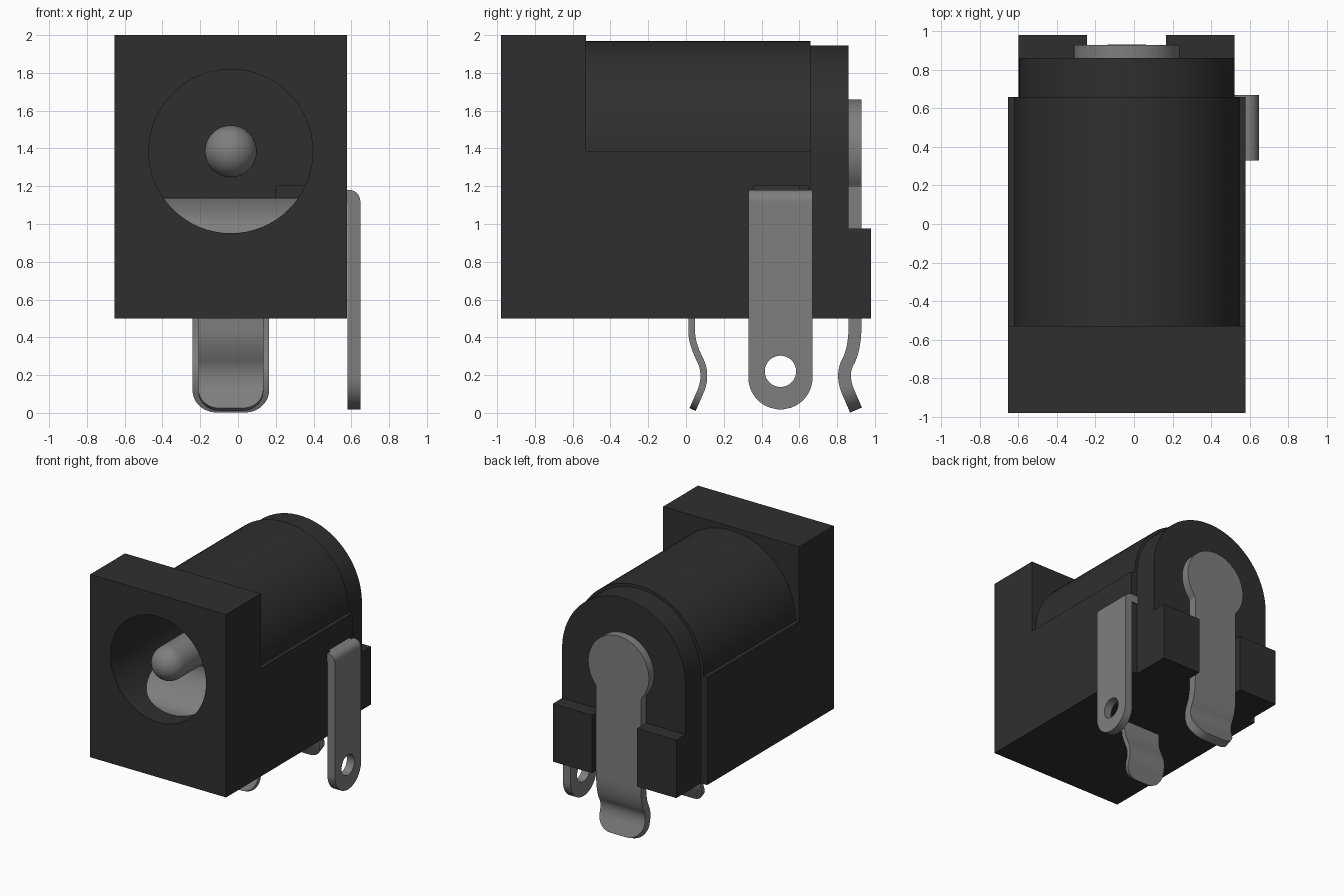
import bpy, bmesh, math
from mathutils import Vector

old = bpy.data.objects.get("Cube")
if old:
    bpy.data.objects.remove(old, do_unlink=True)

CX, CZ = -0.038, 1.385      # socket axis


def material(name, rgb, rough):
    m = bpy.data.materials.new(name)
    m.use_nodes = True
    m.diffuse_color = (*rgb, 1)
    b = m.node_tree.nodes["Principled BSDF"]
    b.inputs["Base Color"].default_value = (*rgb, 1)
    b.inputs["Roughness"].default_value = rough
    return m


BLACK = material("black plastic", (0.028, 0.028, 0.028), 0.6)
METAL = material("grey metal", (0.21, 0.21, 0.21), 0.5)


def finish(name, bm, mat):
    bmesh.ops.recalc_face_normals(bm, faces=bm.faces)
    me = bpy.data.meshes.new(name)
    bm.to_mesh(me)
    bm.free()
    ob = bpy.data.objects.new(name, me)
    bpy.context.collection.objects.link(ob)
    me.materials.append(mat)
    return ob


def activate(ob):
    bpy.ops.object.select_all(action='DESELECT')
    ob.select_set(True)
    bpy.context.view_layer.objects.active = ob


def smooth(ob):
    activate(ob)
    bpy.ops.object.shade_smooth_by_angle(angle=math.radians(30))


def prism(name, profile, y0, y1, mat=BLACK):
    """Extrude an (x, z) outline along y."""
    bm = bmesh.new()
    f = bm.faces.new([bm.verts.new((x, y0, z)) for x, z in profile])
    ext = bmesh.ops.extrude_face_region(bm, geom=[f])
    bmesh.ops.translate(bm, vec=(0, y1 - y0, 0),
                        verts=[v for v in ext["geom"] if isinstance(v, bmesh.types.BMVert)])
    return finish(name, bm, mat)


def rect(x0, x1, z0, z1):
    return [(x0, z0), (x1, z0), (x1, z1), (x0, z1)]


def arc(cx, cz, r, a0, a1, n):
    return [(cx + r * math.cos(a0 + (a1 - a0) * i / n),
             cz + r * math.sin(a0 + (a1 - a0) * i / n)) for i in range(n + 1)]


def cut(ob, cutter):
    m = ob.modifiers.new("cut", 'BOOLEAN')
    m.object = cutter
    m.solver = 'EXACT'
    activate(ob)
    bpy.ops.object.modifier_apply(modifier=m.name)


def chaikin(pts, times=3):
    for _ in range(times):
        out = [pts[0]]
        for a, b in zip(pts, pts[1:]):
            out += [a.lerp(b, 0.25), a.lerp(b, 0.75)]
        pts = out + [pts[-1]]
    return pts


def sheet(name, path, thick, width, side=False, step=0.012):
    """Bent metal strip: path in (depth, z); width(distance, total) gives the half width."""
    pts = chaikin([Vector(p) for p in path])
    fine = [pts[0]]
    for a, b in zip(pts, pts[1:]):
        n = max(1, math.ceil((b - a).length / step))
        fine += [a.lerp(b, i / n) for i in range(1, n + 1)]
    dist = [0.0]
    for a, b in zip(fine, fine[1:]):
        dist.append(dist[-1] + (b - a).length)
    bm = bmesh.new()
    rows = []
    for i, p in enumerate(fine):
        t = (fine[min(i + 1, len(fine) - 1)] - fine[max(i - 1, 0)]).normalized()
        nrm = Vector((-t.y, t.x)) * thick / 2
        w = max(width(dist[i], dist[-1]), 0.012)
        row = []
        for s, d in ((-1, -1), (1, -1), (1, 1), (-1, 1)):
            q = p + nrm * d
            co = (q.x, 0.5 + s * w, q.y) if side else (CX + s * w, q.x, q.y)
            row.append(bm.verts.new(co))
        rows.append(row)
    for a, b in zip(rows, rows[1:]):
        for k in range(4):
            j = (k + 1) % 4
            bm.faces.new((a[k], a[j], b[j], b[k]))
    bm.faces.new(rows[0])
    bm.faces.new(rows[-1][::-1])
    return finish(name, bm, METAL)


def round_end(rest, w, r):
    """Half width with corners of radius r, 'rest' away from the end."""
    if rest >= r:
        return w
    return w - r + math.sqrt(max(0, r * r - (r - rest) ** 2))


# Plastic housing
flange = prism("front_flange", rect(-0.655, 0.578, 0.5, 2.0), -0.98, -0.53)
barrel = prism("barrel_housing",
               [(-0.655, 0.5), (0.578, 0.5), (0.578, CZ)]
               + arc(CX, CZ, 0.585, 0, math.pi, 48) + [(-0.655, CZ)], -0.53, 0.66)
rear = prism("rear_block", [(-0.598, 0.5), (0.522, 0.5)]
             + arc(CX, CZ, 0.56, 0, math.pi, 48), 0.66, 0.86)
for s, label in ((-1, "right"), (1, "left")):
    xs = sorted((CX + s * 0.205, CX + s * 0.56))
    prism("rear_foot_" + label, rect(*xs, 0.5, 0.975), 0.86, 0.98)

# Socket bore and side slot
bore = prism("bore_cutter", arc(CX, CZ, 0.434, 0, 2 * math.pi * 63 / 64, 63), -1.2, 0.6)
slot = prism("slot_cutter", rect(0.2, 0.7, 0.8, 1.2), 0.36, 0.645)
cut(flange, bore)
cut(barrel, bore)
cut(barrel, slot)
for c in (bore, slot):
    bpy.data.objects.remove(c, do_unlink=True)
for ob in (flange, barrel, rear):
    smooth(ob)

# Centre pin with a domed tip, turned around the socket axis
R, SEG = 0.138, 32
prof = [(R * math.sin(a), -0.832 - R * math.cos(a))
        for a in [math.pi / 2 * i / 10 for i in range(11)]] + [(R, 0.62)]
bm = bmesh.new()
rings = [[bm.verts.new((CX + max(r, 0.002) * math.cos(2 * math.pi * k / SEG), y,
                        CZ + max(r, 0.002) * math.sin(2 * math.pi * k / SEG)))
          for k in range(SEG)] for r, y in prof]
for a, b in zip(rings, rings[1:]):
    for k in range(SEG):
        j = (k + 1) % SEG
        bm.faces.new((a[k], a[j], b[j], b[k]))
bm.faces.new(rings[0])
bm.faces.new(rings[-1])
smooth(finish("centre_pin", bm, METAL))


# Rear terminal: round head, straight stem, kinked and rounded tail
def rear_width(d, total):
    head = math.sqrt(max(0, 0.275 ** 2 - (0.275 - d) ** 2)) if d < 0.55 else 0
    stem = 0.203 if d > 0.275 else 0
    return min(max(head, stem), round_end(total - d, 0.275, 0.13) if total - d > 0.13
               else round_end(total - d, 0.203, 0.13))


smooth(sheet("rear_terminal", [(0.895, 1.66), (0.895, 0.6), (0.895, 0.34),
                               (0.82, 0.2), (0.9, 0.015)], 0.068, rear_width))

# Lower terminal
smooth(sheet("lower_terminal", [(0.03, 0.9), (0.03, 0.5), (0.03, 0.37),
                                (0.115, 0.2), (0.035, 0.018)], 0.036,
             lambda d, t: round_end(t - d, 0.172, 0.11)))

# Contact spring inside the socket
smooth(sheet("contact_spring", [(-0.81, 0.90), (-0.77, 1.03), (-0.5, 1.135),
                                (-0.3, 1.1), (0.0, 0.95), (0.03, 0.8)], 0.036,
             lambda d, t: 0.36))

# Side terminal: top bent into the housing, rounded end with a hole
side = sheet("side_terminal", [(0.40, 1.146), (0.56, 1.146), (0.614, 1.146),
                               (0.614, 1.08), (0.614, 0.6), (0.614, 0.018)], 0.068,
             lambda d, t: round_end(t - d, 0.17, 0.17), side=True)
bpy.ops.mesh.primitive_cylinder_add(vertices=32, radius=0.083, depth=0.4,
                                    location=(0.614, 0.5, 0.22), rotation=(0, math.pi / 2, 0))
hole = bpy.context.object
cut(side, hole)
bpy.data.objects.remove(hole, do_unlink=True)
smooth(side)
